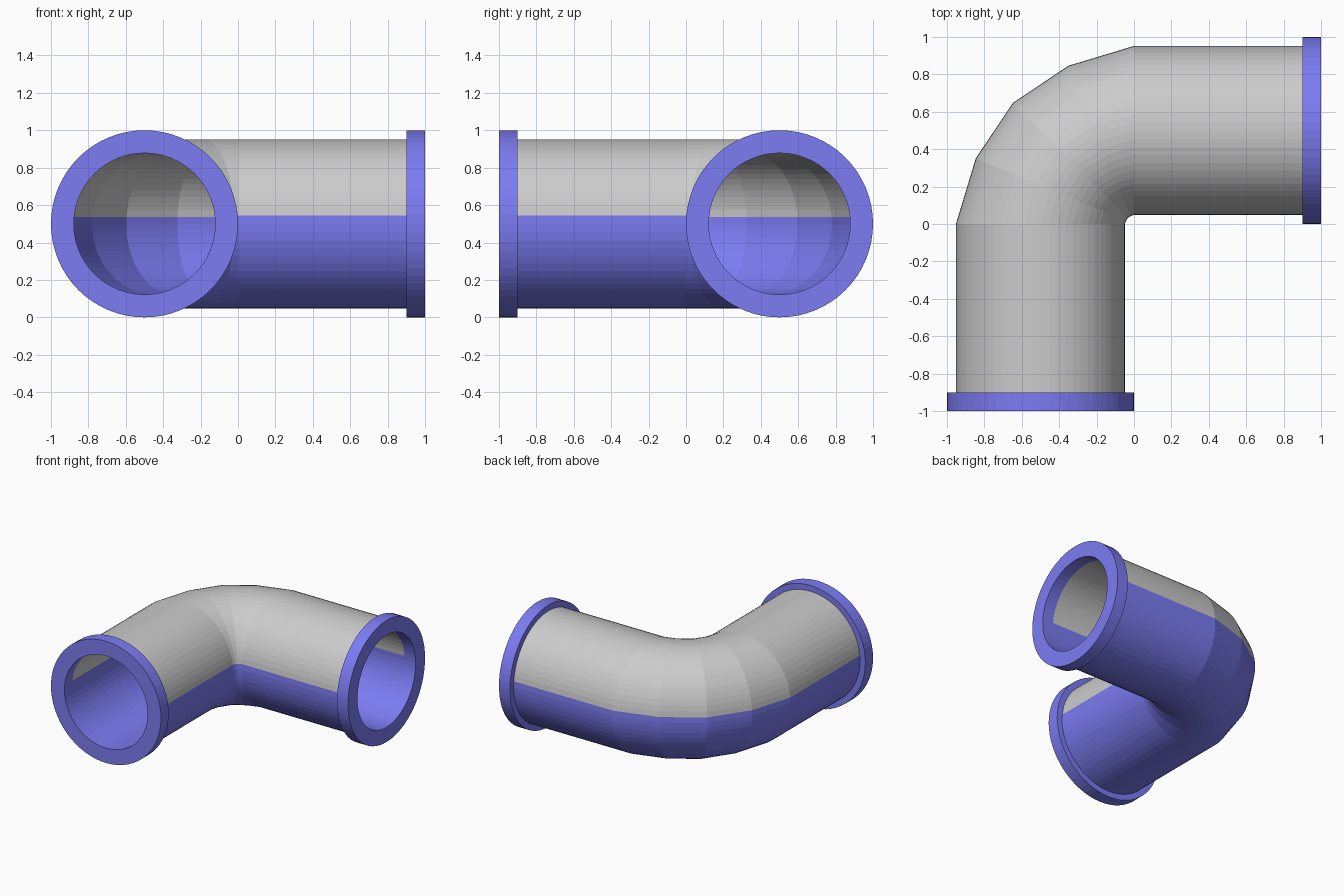
import bpy, bmesh, math

if "Cube" in bpy.data.objects:
    bpy.data.objects.remove(bpy.data.objects["Cube"])

N = 64                     # sides of the round section
OUTER, BORE, FLANGE = 0.452, 0.378, 0.5
SHRINK = 0.962             # bend rings sit slightly inside the true arc

blue = bpy.data.materials.new("blue")
blue.diffuse_color = (0.2, 0.2, 0.9, 1)
blue.use_nodes = True
blue.node_tree.nodes["Principled BSDF"].inputs["Base Color"].default_value = blue.diffuse_color
grey = bpy.data.materials.new("grey")
grey.diffuse_color = (0.8, 0.8, 0.8, 1)
grey.use_nodes = True
grey.node_tree.nodes["Principled BSDF"].inputs["Base Color"].default_value = grey.diffuse_color


def finish(name, bm):
    bmesh.ops.recalc_face_normals(bm, faces=bm.faces)
    me = bpy.data.meshes.new(name)
    bm.to_mesh(me)
    bm.free()
    me.materials.append(blue)
    me.materials.append(grey)
    ob = bpy.data.objects.new(name, me)
    bpy.context.collection.objects.link(ob)


def bridge(bm, a, b, two_tone=False):
    for i in range(N):
        j = (i + 1) % N
        f = bm.faces.new((a[i], a[j], b[j], b[i]))
        if two_tone and 1 <= i < N // 2 - 1:
            f.material_index = 1


def ring(bm, radius, place):
    out = []
    for i in range(N):
        t = 2 * math.pi * i / N
        out.append(bm.verts.new(place(0.5 + radius * math.cos(t),
                                      0.5 + radius * math.sin(t))))
    return out


# Stations: each maps (distance from bend axis, height) to a point
def front(y):
    return lambda r, z: (-r, y, z)


def side(x):
    return lambda r, z: (x, r, z)


def bend(k):
    a = k * math.pi / 8
    s = SHRINK if 0 < k < 4 else 1
    return lambda r, z: (-r * s * math.cos(a), r * s * math.sin(a), z)


# Elbow pipe: outer wall and bore, grey on top and blue below
bm = bmesh.new()
stations = [front(-0.9)] + [bend(k) for k in range(5)] + [side(0.9)]
walls = [[ring(bm, rad, p) for p in stations] for rad in (OUTER, BORE)]
for wall in walls:
    for a, b in zip(wall, wall[1:]):
        bridge(bm, a, b, True)
for end in (0, -1):
    bridge(bm, walls[0][end], walls[1][end])
finish("elbow_pipe", bm)

# End flanges
for name, station, sign in (("front_flange", front, -1), ("side_flange", side, 1)):
    bm = bmesh.new()
    loops = [ring(bm, rad, station(sign * d)) for rad, d in
             ((BORE, 1), (FLANGE, 1), (FLANGE, 0.9), (BORE, 0.9))]
    for k in range(4):
        bridge(bm, loops[k], loops[(k + 1) % 4])
    finish(name, bm)
